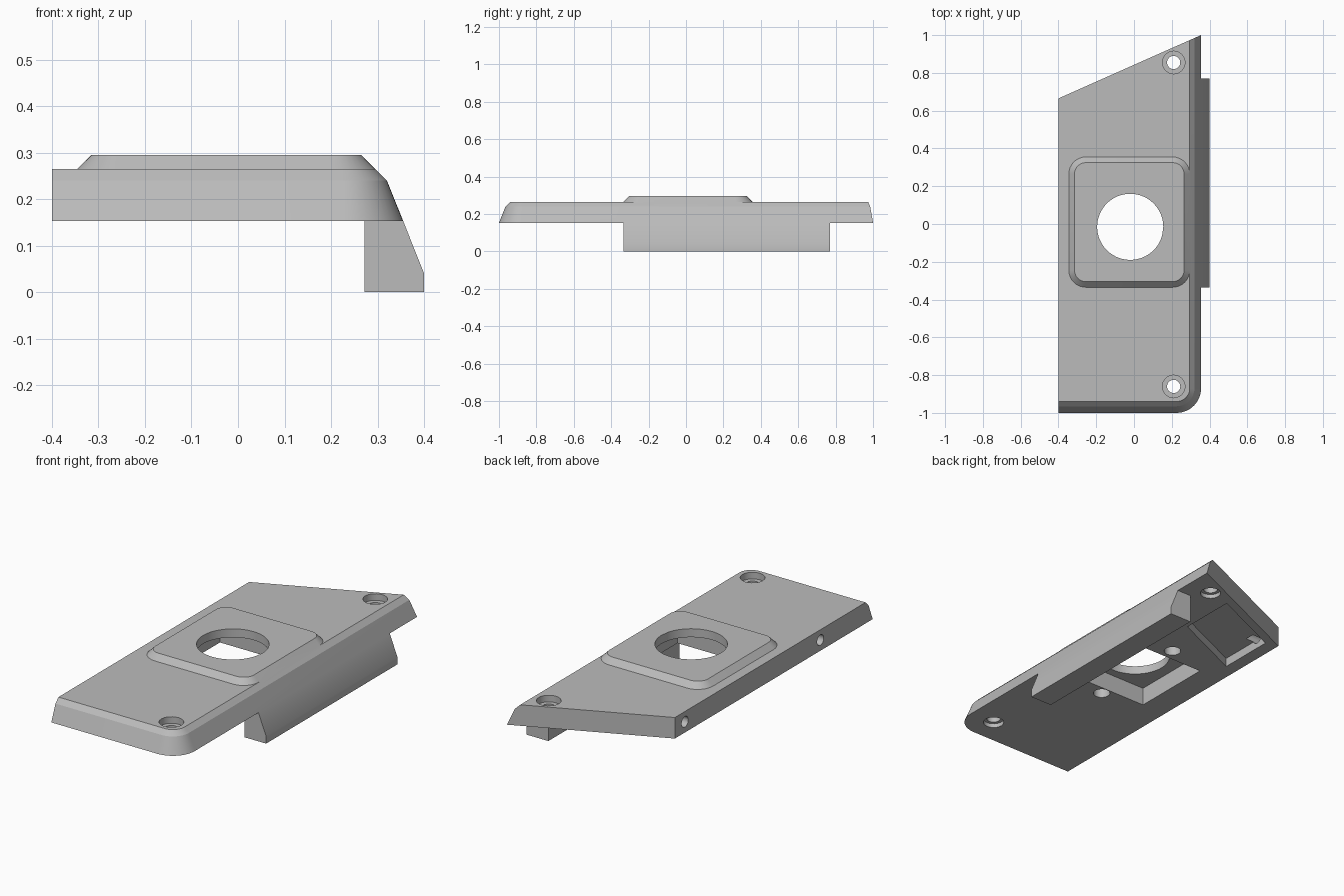
import bpy, bmesh, math

old = bpy.data.objects.get("Cube")
if old:
    bpy.data.objects.remove(old, do_unlink=True)

grey = bpy.data.materials.new("satin grey")
grey.use_nodes = True
COLOUR = (0.5, 0.5, 0.5, 1)
grey.diffuse_color = COLOUR
grey.node_tree.nodes["Principled BSDF"].inputs["Base Color"].default_value = COLOUR


def loft(name, rings):
    """Solid skinned through matching rings of 3D points."""
    bm = bmesh.new()
    loops = [[bm.verts.new(p) for p in ring] for ring in rings]
    n = len(loops[0])
    for a, b in zip(loops, loops[1:]):
        for i in range(n):
            j = (i + 1) % n
            bm.faces.new((a[i], a[j], b[j], b[i]))
    bm.faces.new(loops[0][::-1])
    bm.faces.new(loops[-1])
    bmesh.ops.recalc_face_normals(bm, faces=bm.faces[:])
    mesh = bpy.data.meshes.new(name)
    bm.to_mesh(mesh)
    bm.free()
    ob = bpy.data.objects.new(name, mesh)
    bpy.context.collection.objects.link(ob)
    mesh.materials.append(grey)
    return ob


def arc(cx, cy, r, start, end, steps=12):
    out = []
    for i in range(steps + 1):
        t = math.radians(start + (end - start) * i / steps)
        out.append((cx + r * math.cos(t), cy + r * math.sin(t)))
    return out


def prism(name, outline, low, high):
    return loft(name, [[(x, y, z) for x, y in outline] for z in (low, high)])


def drill(x, y, r, low, high):
    return prism("drill", arc(x, y, r, 0, 345, 23 if r < 0.1 else 71), low, high)


def combine(target, other, operation):
    mod = target.modifiers.new("combine", 'BOOLEAN')
    mod.operation, mod.solver, mod.object = operation, 'EXACT', other
    bpy.context.view_layer.objects.active = target
    bpy.ops.object.modifier_apply(modifier=mod.name)
    bpy.data.objects.remove(other, do_unlink=True)


BASE, SHOULDER, DECK, TOP = 0.153, 0.24, 0.265, 0.295


def back_edge(x):
    return 0.665 + (x + 0.4) * 0.444


# Plate with drafted sides, a chamfered rim and a slanted back end
def plate_ring(inset, z):
    right = 0.355 - inset
    outline = [(-0.4, -1 + inset)] + arc(0.225, -0.87, 0.13 - inset, -90, 0)
    outline += [(right, back_edge(right)), (-0.4, back_edge(-0.4))]
    return [(x, y, z) for x, y in outline]


body = loft("cover_plate", [plate_ring(0, BASE), plate_ring(0.035, SHOULDER),
                            plate_ring(0.06, DECK)])


# Raised pad with rounded corners and a chamfer
def pad_ring(inset, z):
    r = 0.09 - inset
    pts = []
    for cx, cy, start in ((0.205, 0.265, 0), (-0.255, 0.265, 90),
                          (-0.255, -0.245, 180), (0.205, -0.245, 270)):
        pts += arc(cx, cy, r, start, start + 90, 8)
    return [(x, y, z) for x, y in pts]


combine(body, loft("pad", [pad_ring(0, 0.25), pad_ring(0, DECK),
                           pad_ring(0.03, TOP)]), 'UNION')

# Hanging rib whose outer face continues the plate's draft
rib = [(0.272, 0), (0.4, 0), (0.4, 0.04), (0.355, BASE), (0.334, 0.2), (0.272, 0.2)]
combine(body, loft("rib", [[(x, y, z) for x, z in rib] for y in (-0.335, 0.77)]), 'UNION')

# Pocket, round window and shallow cable recess under the plate
cuts = [prism("pocket", [(-0.257, -0.235), (0.215, -0.235), (0.215, 0.215), (-0.257, 0.215)],
              0.1, 0.25),
        drill(-0.02, -0.015, 0.175, 0.1, 0.4)]
recess = [(x, back_edge(x) + d) for x, d in
          ((-0.33, -0.36), (0.08, -0.36), (0.08, -0.05), (-0.33, -0.05))]
cuts.append(prism("recess", recess, 0.1, 0.2))

# Counterbored screw holes and blind holes
for y in (-0.86, 0.855):
    cuts += [drill(0.21, y, 0.035, 0.1, 0.4), drill(0.21, y, 0.06, 0.23, 0.4),
             drill(0.21, y, 0.052, 0.1, 0.175)]
for y in (-0.28, 0.28):
    cuts.append(drill(-0.02, y, 0.042, 0.1, 0.22))

# Holes in the long straight side
for y in (-0.56, 0.58):
    circle = arc(y, 0.21, 0.028, 0, 345, 23)
    cuts.append(loft("side_drill", [[(x, a, b) for a, b in circle] for x in (-0.5, -0.28)]))

for cut in cuts:
    combine(body, cut, 'DIFFERENCE')

bpy.ops.object.select_all(action='DESELECT')
body.select_set(True)
bpy.context.view_layer.objects.active = body
bpy.ops.object.shade_smooth_by_angle(angle=math.radians(22))
